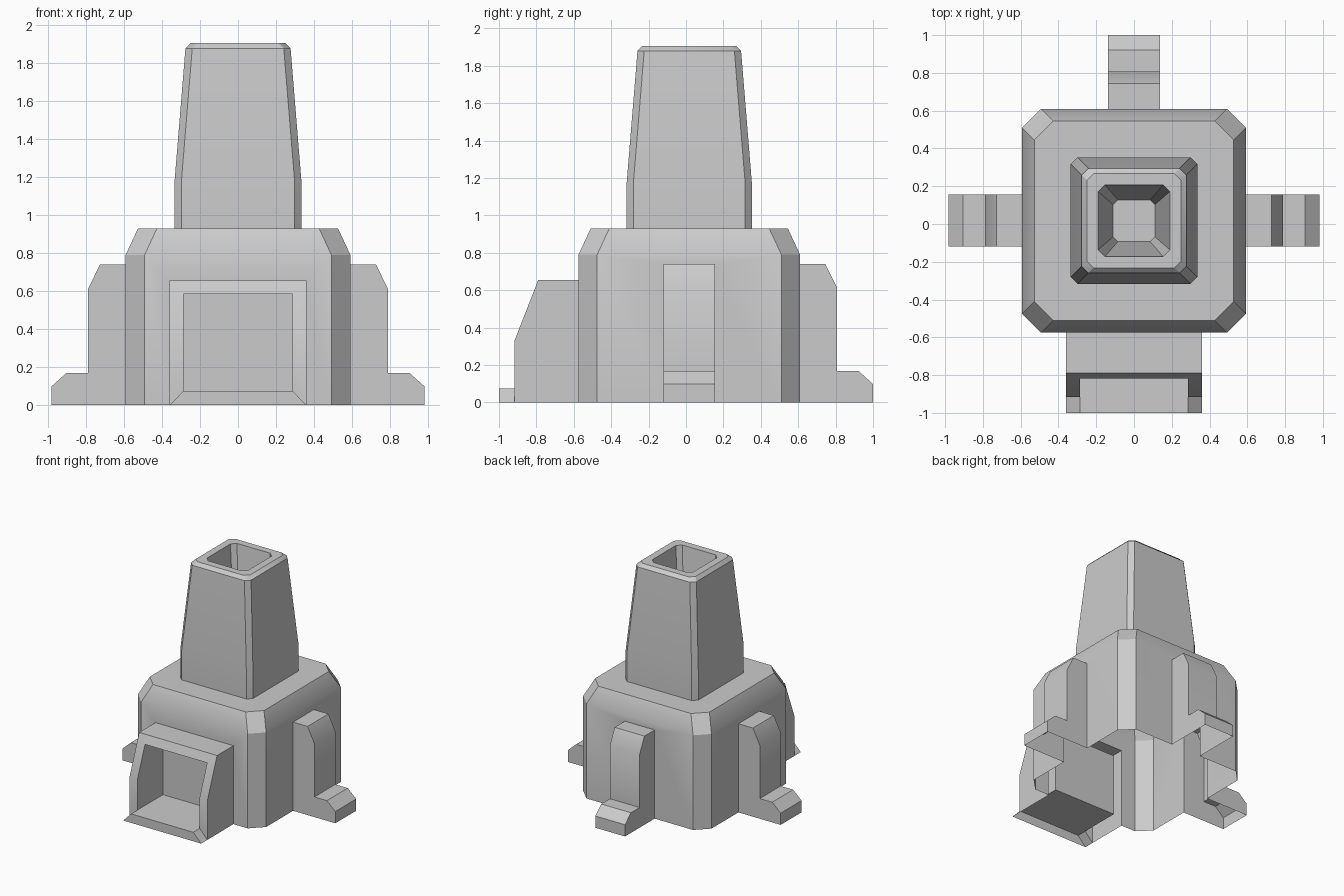
import bpy, bmesh, math
from mathutils import Vector, Matrix

if "Cube" in bpy.data.objects:
    bpy.data.objects.remove(bpy.data.objects["Cube"])

CY = 0.0175     # y of the body axis
LOW = -0.1      # parts start below ground, then get trimmed open at z = 0


def finish(bm, name):
    bmesh.ops.recalc_face_normals(bm, faces=bm.faces)
    me = bpy.data.meshes.new(name)
    bm.to_mesh(me)
    bm.free()
    ob = bpy.data.objects.new(name, me)
    bpy.context.scene.collection.objects.link(ob)
    return ob


def loft(name, rings):
    """Square rings with cut corners: (half width, corner cut, z)."""
    bm = bmesh.new()
    loops = []
    for h, c, z in rings:
        k = h - c
        pts = [(h, -k), (h, k), (k, h), (-k, h), (-h, k), (-h, -k), (-k, -h), (k, -h)]
        loops.append([bm.verts.new((x, y + CY, z)) for x, y in pts])
    for a, b in zip(loops, loops[1:]):
        for i in range(8):
            j = (i + 1) % 8
            bm.faces.new((a[i], a[j], b[j], b[i]))
    bm.faces.new(loops[0])
    bm.faces.new(loops[-1])
    return finish(bm, name)


def prism(name, pts, direction, matrix=None):
    """Extrude a flat 3D outline along a direction."""
    bm = bmesh.new()
    face = bm.faces.new([bm.verts.new(p) for p in pts])
    out = bmesh.ops.extrude_face_region(bm, geom=[face], use_keep_orig=True)
    moved = [g for g in out["geom"] if isinstance(g, bmesh.types.BMVert)]
    bmesh.ops.translate(bm, verts=moved, vec=Vector(direction))
    if matrix:
        bm.transform(matrix)
    return finish(bm, name)


def boolean(target, other, op):
    mod = target.modifiers.new(op.lower(), 'BOOLEAN')
    mod.operation, mod.solver, mod.object = op, 'EXACT', other
    deps = bpy.context.evaluated_depsgraph_get()
    me = bpy.data.meshes.new_from_object(target.evaluated_get(deps))
    target.modifiers.clear()
    target.data = me
    bpy.data.objects.remove(other)


# Main body with cut corners and sloped shoulder
furnace = loft("furnace_body", [(.5925, .1, LOW), (.5925, .1, .79), (.5275, .1, .93)])

# Chimney with tapered flue
chimney = loft("chimney", [(.335, .036, .8), (.335, .036, 1.17), (.277, .036, 1.88),
                           (.25, .036, 1.907), (.19, .036, 1.907), (.11, .025, 1.25)])

# Three buttress legs: right, back, left
leg_outline = [(.5, LOW), (.5, .74), (.727, .74), (.79, .613), (.79, .168),
               (.905, .168), (.983, .098), (.983, LOW)]
legs = []
for i in range(3):
    turn = Matrix.Translation((0, CY, 0)) @ Matrix.Rotation(i * math.pi / 2, 4, 'Z')
    legs.append(prism(f"leg_{i + 1}", [(x, -.1375, z) for x, z in leg_outline],
                      (0, .275, 0), turn))

# Front hood with a sloped mouth
hood_outline = [(-.5, LOW), (-.5, .655), (-.79, .655), (-.917, .33), (-.917, LOW)]
hood = prism("hood", [(-.36, y, z) for y, z in hood_outline], (.72, 0, 0))
mouth = prism("mouth_cutter", [(-.287, -1.2, .075), (.287, -1.2, .075),
                               (.287, -1.2, .585), (-.287, -1.2, .585)], (0, .62, 0))
mouth.hide_render = True
boolean(hood, mouth, 'DIFFERENCE')

# Sill in front of the mouth
sill = prism("sill", [(-.36, -1, LOW), (.36, -1, LOW), (.36, -1, 0),
                      (.287, -1, .075), (-.287, -1, .075), (-.36, -1, 0)], (0, .09, 0))

# Join everything into one shell, open underneath
for part in [chimney, *legs, hood, sill]:
    boolean(furnace, part, 'UNION')
bm = bmesh.new()
bm.from_mesh(furnace.data)
bmesh.ops.bisect_plane(bm, geom=bm.verts[:] + bm.edges[:] + bm.faces[:], dist=1e-5,
                       plane_co=(0, 0, 0), plane_no=(0, 0, 1), clear_inner=True)
bm.to_mesh(furnace.data)
bm.free()

bpy.context.view_layer.objects.active = furnace
furnace.select_set(True)
bpy.ops.object.shade_smooth_by_angle(angle=math.radians(30))
